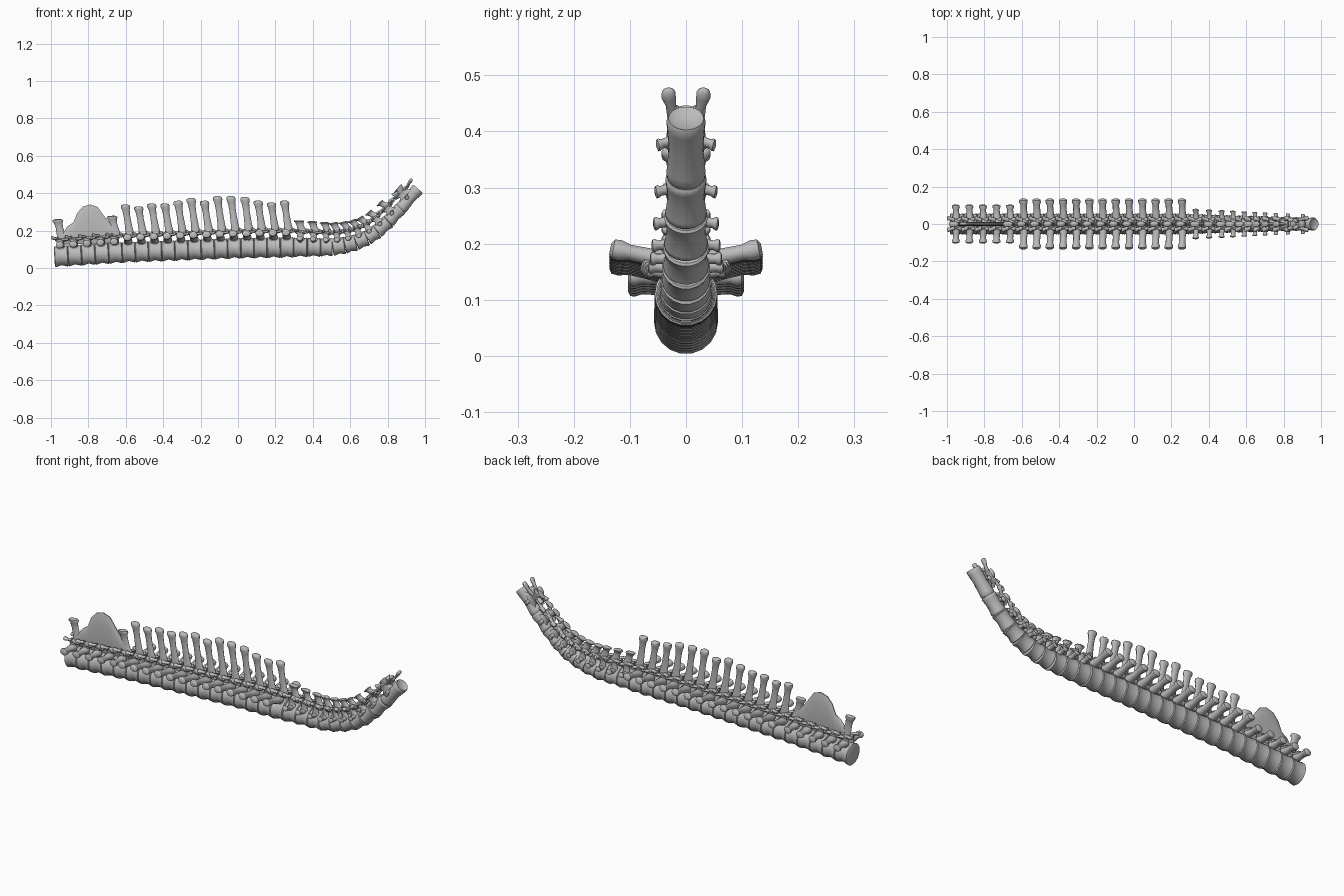
import bpy, bmesh, math
from mathutils import Vector, Matrix

cube = bpy.data.objects.get("Cube")
if cube:
    bpy.data.objects.remove(cube)

bone = bpy.data.materials.new("bone grey")
bone.use_nodes = True
GREY = (0.5, 0.5, 0.5, 1)
bone.diffuse_color = GREY
bone.node_tree.nodes["Principled BSDF"].inputs["Base Color"].default_value = GREY

X, Y, Z = Vector((1, 0, 0)), Vector((0, 1, 0)), Vector((0, 0, 1))
PATH = [(-0.98, 0.06), (-0.62, 0.082), (0, 0.105), (0.3, 0.11), (0.5, 0.11),
        (0.6, 0.125), (0.68, 0.153), (0.76, 0.205), (0.84, 0.283), (0.96, 0.42)]


def lerp(a, b, t):
    return a + (b - a) * t


def path_point(x):
    for (x0, z0), (x1, z1) in zip(PATH, PATH[1:]):
        if x <= x1:
            break
    return Vector((x, 0, lerp(z0, z1, (x - x0) / (x1 - x0))))


def loft(bm, a, b, rings, n=10):
    """Skin elliptical rings (centre, radius along a, radius along b)."""
    loops = []
    for c, ra, rb in rings:
        angles = [2 * math.pi * i / n for i in range(n)]
        loops.append([bm.verts.new(Vector(c) + a * (ra * math.cos(t)) + b * (rb * math.sin(t)))
                      for t in angles])
    for lo, hi in zip(loops, loops[1:]):
        for i in range(n):
            j = (i + 1) % n
            bm.faces.new((lo[i], lo[j], hi[j], hi[i]))
    bm.faces.new(loops[0][::-1])
    bm.faces.new(loops[-1])


def finish(bm, name, matrix=Matrix()):
    bmesh.ops.recalc_face_normals(bm, faces=bm.faces)
    mesh = bpy.data.meshes.new(name)
    bm.to_mesh(mesh)
    bm.free()
    mesh.materials.append(bone)
    ob = bpy.data.objects.new(name, mesh)
    bpy.context.collection.objects.link(ob)
    ob.matrix_world = matrix
    bpy.ops.object.select_all(action='DESELECT')
    ob.select_set(True)
    bpy.context.view_layer.objects.active = ob
    bpy.ops.object.shade_smooth_by_angle(angle=math.radians(50))


def vertebra(name, x0, x1, r, height, lean, reach, tip_z, blade, process, fork=False):
    """One vertebra, built around its own centre with x running headward."""
    p, q = path_point(x0), path_point(x1)
    d = q - p
    h = d.length / 2
    bm = bmesh.new()

    # spool-shaped body with raised rims and a dished front
    body = [(-1, .9, 0), (-.9, 1, 0), (-.7, .98, 0), (0, .88, .04), (.7, .97, 0),
            (.92, 1, 0), (1.02, .9, 0), (.93, .6, 0)]
    loft(bm, Y, Z, [((u * h, 0, w * r), k * r, k * r) for u, k, w in body], 18)

    # arch roof and spine
    roof = r * 1.5
    loft(bm, Y, Z, [((-h * .75, 0, roof + .004), .012, .006), ((-h * .4, 0, roof), .026, .012),
                    ((h * .4, 0, roof), .026, .012), ((h * .75, 0, roof - .002), .014, .006)])
    if height:
        rise = height - roof
        shape = [(0, 1.25, .012), (.25, .95, .009), (.6, .82, .009), (.82, .95, .011),
                 (.9, 1.2, .016), (.97, 1.1, .015), (1, .6, .008)]
        loft(bm, X, Y, [((.012 + lean * t, 0, roof + rise * t), blade * k, w)
                        for t, k, w in shape])

    for s in (-1, 1):
        # pedicles beside the nerve canal
        loft(bm, X, Y, [((0, s * .024, r * .7), h * .65, .011), ((0, s * .022, r * 1.15), h * .45, .008),
                        ((0, s * .022, roof + .004), h * .6, .012)])
        # joint processes linking to the neighbours
        for e, up in ((1, 0), (-1, .01)):
            loft(bm, Y, Z, [((e * h * u, s * y, roof + up + dz), k, k * .75) for u, y, dz, k in
                            ((.2, .02, 0, .012), (.75, .027, .002, .009), (1.0, .031, .005, .013),
                             (1.2, .031, .006, .012), (1.28, .031, .006, .006))], 8)
        # side processes with knobbed ends
        start = Vector((0, s * .022, r * 1.05 if reach > .09 else r * .65))
        end = Vector((-.004, s * reach, tip_z))
        across = (end - start).normalized().cross(X)
        loft(bm, X, across, [(start.lerp(end, t), process * k, process * k * .85) for t, k in
                             ((0, 1.25), (.4, .95), (.7, .9), (.84, 1.2), (.95, 1.15), (1, .6))])
        if fork:
            # twin lobes on the headmost vertebra
            a, b = Vector((-.006, s * .008, roof)), Vector((.012, s * .02, height))
            loft(bm, X, Y, [(a.lerp(b, t), .022 * k, .012 * k) for t, k in
                            ((0, 1.3), (.5, .9), (.82, 1.05), (.95, .9), (1, .5))])
            a, b = Vector((0, s * .012, roof + .008)), Vector((-.045, s * .024, roof + .026))
            loft(bm, Y, Z, [(a.lerp(b, t), .011 * k, .011 * k) for t, k in
                            ((0, 1), (.7, 1), (.95, 1), (1, .5))], 8)

    slope = math.atan2(d.z, d.x)
    finish(bm, name, Matrix.Translation((p + q) / 2) @ Matrix.Rotation(-slope, 4, 'Y'))


# hip vertebrae, the middle three sharing one crest
for i in range(5):
    x = -0.982 + i * .0725
    vertebra(f"hip_vertebra_{i + 1}", x, x + .0725, .057, .2 if i in (0, 4) else 0,
             -.02, .103, .062, .024, .018)

bm = bmesh.new()
CREST = [(-.935, .19), (-.91, .225), (-.88, .245), (-.86, .295), (-.83, .33), (-.79, .342),
         (-.75, .328), (-.72, .285), (-.69, .245), (-.66, .23), (-.635, .19)]
loft(bm, Y, Z, [((x, 0, (.125 + top) / 2), .011, (top - .125) / 2) for x, top in CREST], 14)
finish(bm, "hip_crest")

# back vertebrae with tall spines
TOPS = (.34, .33, .345, .345, .36, .375, .36, .385, .385, .38, .36, .35, .36)
STEP = .0705
for i, top in enumerate(TOPS):
    x = -0.62 + i * STEP
    mid = path_point(x + STEP / 2).z
    vertebra(f"back_vertebra_{i + 1}", x, x + STEP, .056, top - mid, -.022,
             .135, .082, .021, .019)

# neck vertebrae, shrinking toward the head
EDGES = (.297, .37, .44, .505, .57, .63, .69, .745, .805, .87, .962)
for i, (x0, x1) in enumerate(zip(EDGES, EDGES[1:])):
    t = i / 9
    last = i == 9
    vertebra(f"neck_vertebra_{i + 1}", x0, x1, lerp(.053, .035, t),
             .085 if last else lerp(.145, .1, t), -.022, lerp(.08, .052, t),
             lerp(.05, .012, t), lerp(.023, .019, t), lerp(.014, .01, t), fork=last)
